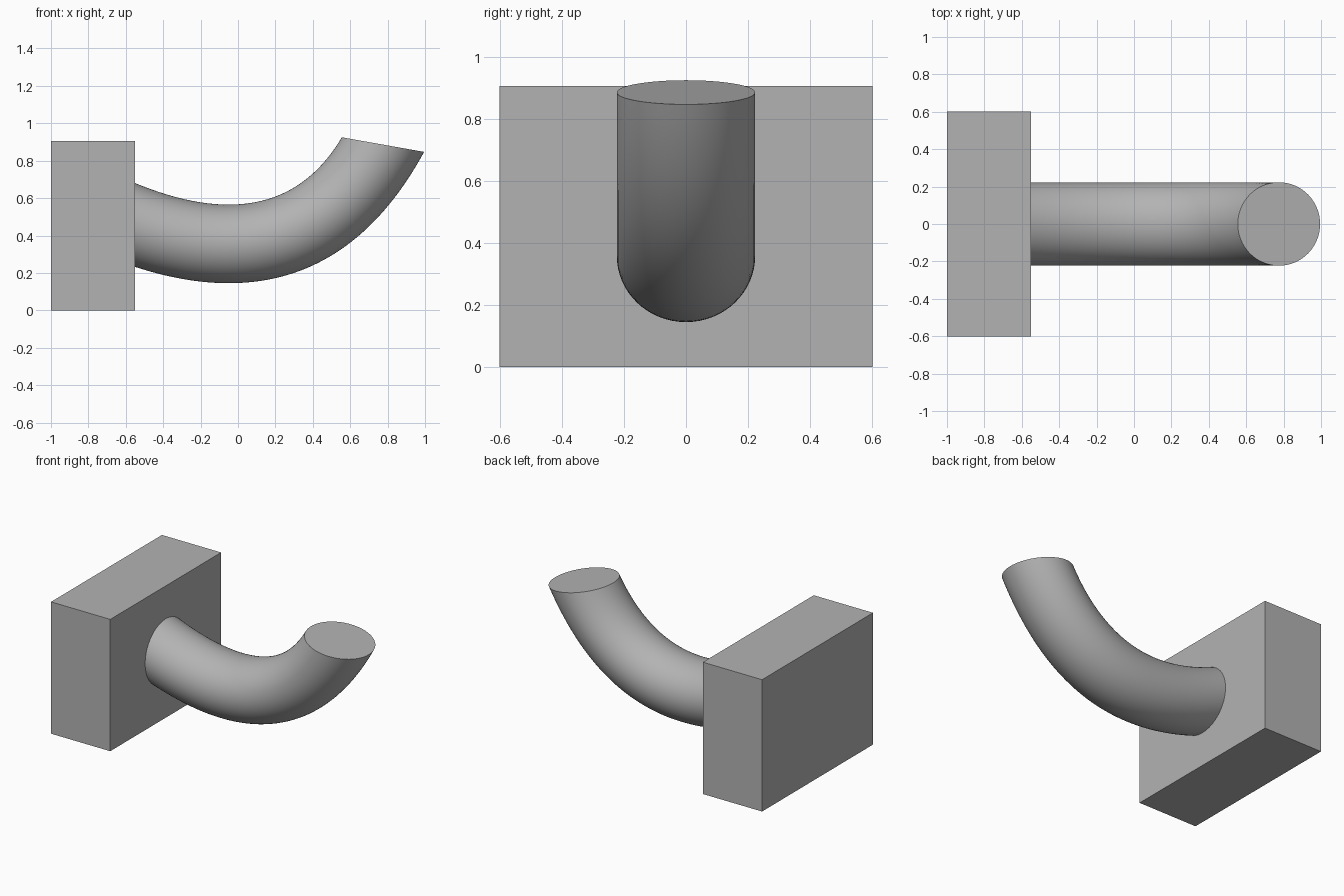
import bpy, bmesh, math
from mathutils import Vector

cube = bpy.data.objects.get("Cube")
if cube:
    bpy.data.objects.remove(cube, do_unlink=True)

grey = bpy.data.materials.new("plain_grey")
grey.use_nodes = True
grey.diffuse_color = (0.45, 0.45, 0.45, 1)
grey.node_tree.nodes["Principled BSDF"].inputs["Base Color"].default_value = grey.diffuse_color


def add_object(name, bm):
    bmesh.ops.recalc_face_normals(bm, faces=bm.faces)
    mesh = bpy.data.meshes.new(name)
    bm.to_mesh(mesh)
    bm.free()
    mesh.materials.append(grey)
    obj = bpy.data.objects.new(name, mesh)
    bpy.context.collection.objects.link(obj)
    return obj


def bend(points, t):
    """Point on a quadratic curve in the xz plane."""
    a, b, c = (Vector((x, 0, z)) for x, z in points)
    return a * (1 - t) ** 2 + b * 2 * t * (1 - t) + c * t * t


# Mounting block
bm = bmesh.new()
bmesh.ops.create_cube(bm, size=1)
bmesh.ops.scale(bm, vec=(0.45, 1.204, 0.906), verts=bm.verts)
bmesh.ops.translate(bm, vec=(-0.775, 0, 0.453), verts=bm.verts)
add_object("mounting_block", bm)

# Curved arm: round sections spanned between an inner and an outer bend
INNER = [(-0.55, 0.68), (0.222, 0.362), (0.555, 0.925)]
OUTER = [(-0.55, 0.232), (0.478, -0.102), (0.995, 0.847)]
RADIUS, SIDES, STEPS = 0.223, 64, 48
START = -0.03  # slightly embedded in the block

bm = bmesh.new()
rings = []
for i in range(STEPS + 1):
    t = START + (1 - START) * i / STEPS
    top, bottom = bend(INNER, t), bend(OUTER, t)
    centre, half = (top + bottom) / 2, (top - bottom) / 2
    ring = []
    for k in range(SIDES):
        a = math.tau * k / SIDES
        ring.append(bm.verts.new(centre + half * math.cos(a) + Vector((0, RADIUS * math.sin(a), 0))))
    rings.append(ring)
for r, s in zip(rings, rings[1:]):
    for k in range(SIDES):
        n = (k + 1) % SIDES
        bm.faces.new((r[k], r[n], s[n], s[k]))
bm.faces.new(rings[0])
bm.faces.new(rings[-1])
arm = add_object("curved_arm", bm)

bpy.ops.object.select_all(action="DESELECT")
arm.select_set(True)
bpy.context.view_layer.objects.active = arm
bpy.ops.object.shade_smooth_by_angle(angle=math.radians(30))
